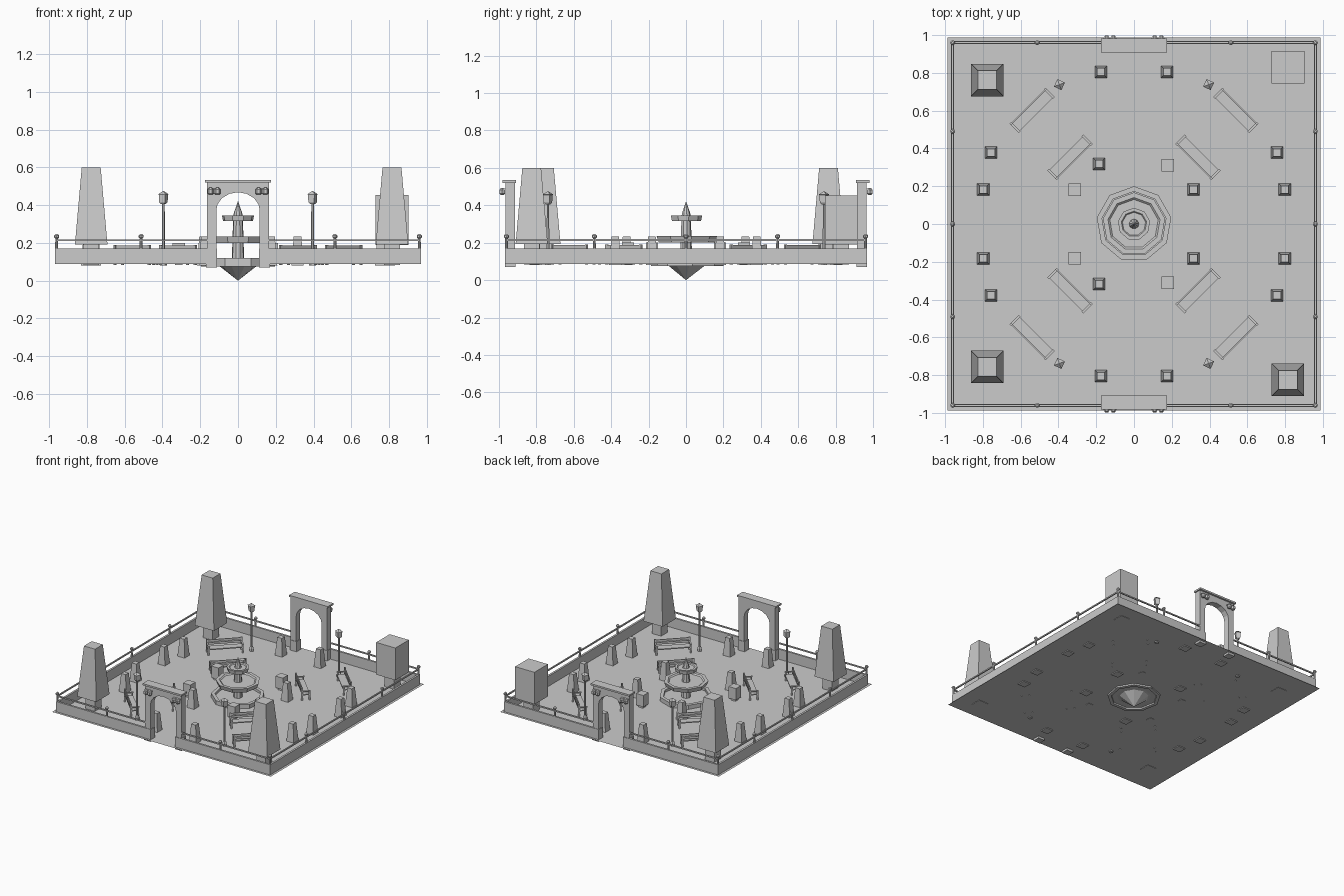
import bpy, bmesh, math
from mathutils import Matrix, Vector

if "Cube" in bpy.data.objects:
    bpy.data.objects.remove(bpy.data.objects["Cube"])

GROUND = 0.087
SQ = math.sqrt(2)


def make(name, bm, loc=(0, 0, 0), rot=0):
    bmesh.ops.recalc_face_normals(bm, faces=bm.faces)
    mesh = bpy.data.meshes.new(name)
    bm.to_mesh(mesh)
    bm.free()
    ob = bpy.data.objects.new(name, mesh)
    ob.location = loc
    ob.rotation_euler = (0, 0, rot)
    bpy.context.collection.objects.link(ob)
    return ob


def add_box(bm, lo, hi):
    lo, hi = Vector(lo), Vector(hi)
    size = hi - lo
    m = Matrix.Translation((lo + hi) / 2) @ Matrix.Diagonal((*size, 1))
    bmesh.ops.create_cube(bm, size=1, matrix=m)


def add_lathe(bm, profile, n, phase=0.0, center=(0, 0), closed=False):
    """Spin (radius, z) points into an n-sided solid."""
    rings = []
    for r, z in profile:
        if r == 0:
            rings.append([bm.verts.new((center[0], center[1], z))] * n)
        else:
            rings.append([bm.verts.new((center[0] + r * math.cos(phase + 2 * math.pi * i / n),
                                        center[1] + r * math.sin(phase + 2 * math.pi * i / n), z))
                          for i in range(n)])
    pairs = list(zip(rings, rings[1:]))
    if closed:
        pairs.append((rings[-1], rings[0]))
    for a, b in pairs:
        for i in range(n):
            j = (i + 1) % n
            vs = list(dict.fromkeys((a[i], a[j], b[j], b[i])))
            bm.faces.new(vs)
    if not closed:
        for ring, p in ((rings[0], profile[0]), (rings[-1], profile[-1])):
            if p[0] > 0:
                bm.faces.new(ring)


def square_taper(bm, h0, h1, z0, z1):
    add_lathe(bm, [(h0 * SQ, z0), (h1 * SQ, z1)], 4, math.pi / 4)


# ground sheet
bm = bmesh.new()
bmesh.ops.create_grid(bm, x_segments=1, y_segments=1, size=0.988,
                      matrix=Matrix.Translation((0, 0, GROUND)))
make("ground", bm)

# low perimeter wall, open at both gates
bm = bmesh.new()
for s in (-1, 1):
    a, b = sorted((s * 0.952, s * 0.968))
    add_box(bm, (a, -0.968, GROUND), (b, 0.968, 0.17))
    for t in (-1, 1):
        c, d = sorted((t * 0.14, t * 0.952))
        add_box(bm, (c, a, GROUND), (d, b, 0.17))
make("perimeter_wall", bm)

# rails and ball-topped posts
bm = bmesh.new()
for s in (-0.96, 0.96):
    add_box(bm, (s - 0.005, -0.96, 0.209), (s + 0.005, 0.96, 0.219))
    for t in (-1, 1):
        c, d = sorted((t * 0.15, t * 0.96))
        add_box(bm, (c, s - 0.005, 0.209), (d, s + 0.005, 0.219))
make("rails", bm)
posts = [(x, y) for x in (-0.96, 0.96) for y in (-0.96, -0.49, 0, 0.49, 0.96)]
posts += [(x, y) for x in (-0.513, 0.513) for y in (-0.96, 0.96)]
for p in posts:
    bm = bmesh.new()
    add_lathe(bm, [(0.008, 0.165), (0.007, 0.223), (0.013, 0.229), (0.013, 0.239), (0.006, 0.246)], 8)
    make("rail_post", bm, (*p, 0))

# fountain: pool rim, water, bowls on a column, spike below
bm = bmesh.new()
add_lathe(bm, [(0.2, 0.075), (0.2, 0.12), (0.172, 0.12), (0.172, 0.075)], 9, math.pi / 2, closed=True)
make("pool_rim", bm)
bm = bmesh.new()
add_lathe(bm, [(0, 0), (0.11, 0.085), (0.174, 0.092), (0.174, 0.1), (0.034, 0.1), (0.03, 0.2),
               (0.155, 0.2), (0.167, 0.235), (0.14, 0.235), (0.13, 0.226), (0.03, 0.226),
               (0.026, 0.315), (0.08, 0.315), (0.086, 0.345), (0.068, 0.345), (0.062, 0.338),
               (0.026, 0.338), (0.022, 0.36), (0, 0.422)], 9, math.pi / 2)
make("fountain", bm)


# clipped trees and shrubs
def shrub(name, x, y, base, top, z0, z1, trunk):
    bm = bmesh.new()
    square_taper(bm, base, top, z0, z1)
    if trunk:
        square_taper(bm, trunk, trunk, 0.084, z0)
    make(name, bm, (x, y, 0))


for x, y in ((-0.777, 0.762), (-0.777, -0.757), (0.815, -0.825)):
    shrub("tapered_tree", x, y, 0.086, 0.05, 0.192, 0.6, 0.042)
shrub("box_tree", 0.815, 0.83, 0.087, 0.087, 0.19, 0.453, 0.042)
tapered, boxes = [], []
for s in (-1, 1):
    for x in (-1, 1):
        tapered += [(x * 0.175, s * 0.805), (x * 0.757, s * 0.378), (x * 0.798, s * 0.182)]
    tapered += [(0.315, s * 0.182), (-0.185, s * 0.318)]
    boxes += [(0.178, s * 0.31), (-0.313, s * 0.182)]
for x, y in tapered:
    shrub("tapered_shrub", x, y, 0.033, 0.02, 0.08, 0.233, 0)
for x, y in boxes:
    shrub("box_shrub", x, y, 0.033, 0.033, 0.105, 0.2, 0.02)
    bpy.context.collection.objects[-1].name = "box_shrub"


# benches: local +y is the backrest side
def bench(x, y, facing):
    bm = bmesh.new()
    add_box(bm, (-0.135, -0.033, 0.128), (0.135, 0.026, 0.136))
    for z in (0.148, 0.17):
        add_box(bm, (-0.125, 0.022, z), (0.125, 0.029, z + 0.017))
    for s in (-1, 1):
        a, b = sorted((s * 0.122, s * 0.135))
        add_box(bm, (a, 0.022, 0.084), (b, 0.034, 0.19))
        add_box(bm, (a, -0.034, 0.084), (b, -0.024, 0.158))
        add_box(bm, (a, -0.037, 0.155), (b, 0.03, 0.161))
    make("bench", bm, (x, y, 0), facing - math.pi / 2)


for sx in (-1, 1):
    for sy in (-1, 1):
        out = math.atan2(sy, sx)
        bench(sx * 0.54, sy * 0.603, out)
        bench(sx * 0.337, sy * 0.352, out + math.pi)

        # lamp post
        bm = bmesh.new()
        add_lathe(bm, [(0.018, 0.08), (0.018, 0.11), (0.009, 0.125), (0.007, 0.405)], 6)
        add_lathe(bm, [(0.014, 0.405), (0.024, 0.415), (0.026, 0.455), (0.031, 0.457),
                       (0.01, 0.47), (0, 0.475)], 4, math.radians(20))
        make("lamp_post", bm, (sx * 0.395, sy * 0.738, 0))

# gates: extruded arch outline, feet, cornice and two wall lanterns
half = [(0.165, GROUND), (0.165, 0.522)]
arch = [(0, 0.468), (0.045, 0.46), (0.085, 0.437), (0.108, 0.405), (0.115, 0.375), (0.115, GROUND)]
for s, rot in ((-1, 0), (1, math.pi)):
    bm = bmesh.new()
    top = [(0, 0.522), (0.05, 0.522), (0.1, 0.522), (0.165, 0.522), (0.165, 0.375), (0.165, GROUND)]
    for m in (-1, 1):
        for k in range(5):
            quad = [top[k], top[k + 1], arch[k + 1], arch[k]]
            bm.faces.new([bm.verts.new((m * x, -0.965, z)) for x, z in quad])
    bmesh.ops.remove_doubles(bm, verts=bm.verts, dist=1e-5)
    bmesh.ops.recalc_face_normals(bm, faces=bm.faces)
    ext = bmesh.ops.extrude_face_region(bm, geom=bm.faces[:], use_keep_orig=True)
    bmesh.ops.translate(bm, vec=(0, 0.05, 0),
                        verts=[v for v in ext["geom"] if isinstance(v, bmesh.types.BMVert)])
    add_box(bm, (-0.175, -0.981, 0.52), (0.175, -0.908, 0.534))
    for m in (-1, 1):
        a, b = sorted((m * 0.11, m * 0.169))
        add_box(bm, (a, -0.969, 0.07), (b, -0.911, 0.17))
    make("gate", bm, (0, 0, 0), rot)
    for m in (-1, 1):
        bm = bmesh.new()
        x = m * 0.127
        add_box(bm, (x - 0.032, -0.978, 0.482), (x + 0.032, -0.963, 0.49))
        for d in (-0.018, 0.018):
            add_lathe(bm, [(0.01, 0.455), (0.017, 0.462), (0.017, 0.483), (0.008, 0.492)], 6,
                      0, (x + d, -0.983))
        make("gate_lantern", bm, (0, 0, 0), rot)
